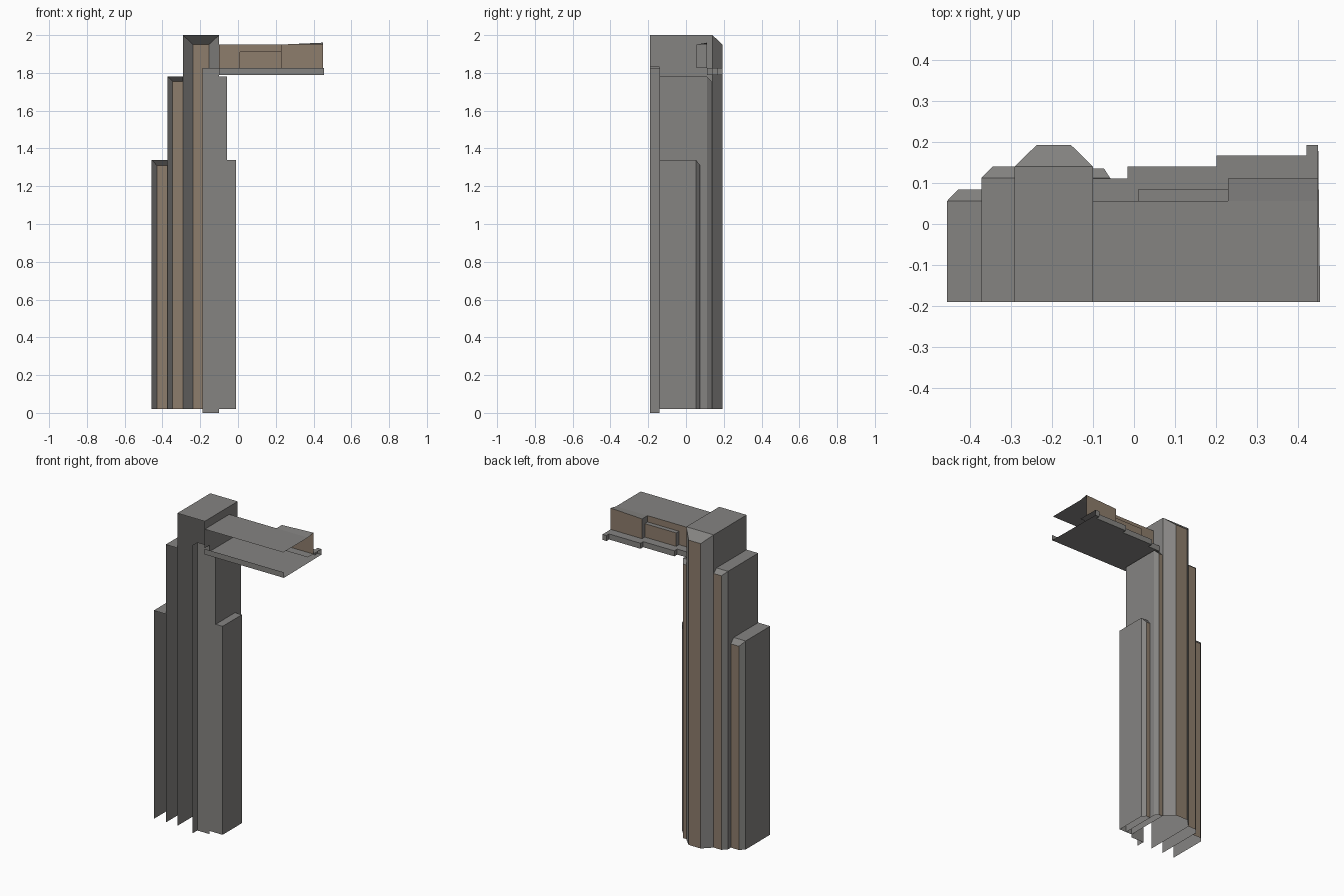
import bpy, bmesh

if "Cube" in bpy.data.objects:
    bpy.data.objects.remove(bpy.data.objects["Cube"])


def material(name, rgb):
    m = bpy.data.materials.new(name)
    m.diffuse_color = (*rgb, 1)
    m.use_nodes = True
    m.node_tree.nodes["Principled BSDF"].inputs["Base Color"].default_value = m.diffuse_color
    return m


GREY = material("concrete_grey", (0.235, 0.23, 0.222))
BROWN = material("window_brown", (0.27, 0.205, 0.15))
FRONT, SHELF, BASE = -0.19, -0.14, 0.02


def wall(path, z0):
    """Strip of quads along (x, y, top z) points; outside lies left of travel."""
    return [[(a[0], a[1], z0), a, b, (b[0], b[1], z0)] for a, b in zip(path, path[1:])]


def flat(x0, x1, y0, y1, z0, z1=None):
    """Roof quad, z0 along y0 and z1 along y1."""
    z1 = z0 if z1 is None else z1
    return [[(x0, y0, z0), (x1, y0, z0), (x1, y1, z1), (x0, y1, z1)]]


def sheet(name, faces, brown_back=True):
    bm = bmesh.new()
    for f in faces:
        bm.faces.new([bm.verts.new(p) for p in f])
    bmesh.ops.remove_doubles(bm, verts=bm.verts, dist=0.0005)
    bm.normal_update()
    # walls facing straight back are brown
    for f in bm.faces:
        f.material_index = 1 if brown_back and f.normal.y > 0.95 else 0
    me = bpy.data.meshes.new(name)
    bm.to_mesh(me)
    bm.free()
    me.materials.append(GREY)
    me.materials.append(BROWN)
    ob = bpy.data.objects.new(name, me)
    bpy.context.collection.objects.link(ob)


def roof(x0, x1, c0, c1, yf, ys, yb, z, zb):
    """Flat roof plus the chamfer sloping down to the back wall."""
    return flat(x0, x1, yf, ys, z) + [[(x0, ys, z), (x1, ys, z), (x1 - c1, yb, zb), (x0 + c0, yb, zb)]]


def left_step(name, x0, x1, c, ys, yb, z, zb):
    path = [(x0, FRONT, z), (x0, ys, z), (x0 + c, yb, zb), (x1, yb, zb)]
    sheet(name, wall(path, BASE) + roof(x0, x1, c, 0, FRONT, ys, yb, z, zb))


def right_step(name, x0, x1, c, ys, yb, z, zb):
    path = [(x0, yb, zb), (x1 - c, yb, zb), (x1, ys, z), (x1, SHELF, z), (x0, SHELF, z)]
    sheet(name, wall(path, BASE) + roof(x0, x1, 0, c, SHELF, ys, yb, z, zb))


# Stepped blocks either side of the tower
left_step("left_low_step", -0.457, -0.373, 0.027, 0.056, 0.084, 1.34, 1.31)
left_step("left_high_step", -0.373, -0.292, 0.027, 0.112, 0.14, 1.78, 1.755)
right_step("right_high_step", -0.10, -0.058, 0.015, 0.112, 0.135, 1.78, 1.755)
right_step("right_low_step", -0.058, -0.01, 0.02, 0.053, 0.075, 1.34, 1.31)

# Central tower, open at the front
x0, x1, c = -0.292, -0.10, 0.054
tower = wall([(x0, FRONT, 2), (x0, 0.14, 2), (x0 + c, 0.193, 1.95), (x1 - c, 0.193, 1.95),
              (x1, 0.14, 2), (x1, SHELF, 2)], BASE)
tower += wall([(x1, SHELF, 2), (x1, FRONT, 2)], 1.83)
tower += roof(x0, x1, c, c, FRONT, 0.14, 0.193, 2, 1.95)
sheet("central_tower", tower)

# Recessed front panel with its return wall
sheet("front_panel", wall([(-0.10, SHELF, 1.825), (-0.187, SHELF, 1.825), (-0.187, FRONT, 1.825)], 0.0))

# Upper arm: roof, back wall and two rear bays
L, R, Z = 1.825, 0.45, 1.95
arm = flat(-0.10, R, FRONT, 0.056, Z)
arm += wall([(-0.10, 0.056, Z), (0.01, 0.056, Z)], L)
arm += wall([(0.01, 0.056, Z), (0.23, 0.056, Z)], 1.91)
sheet("arm_gallery", arm)
A = 1.91
sheet("arm_low_bay", wall([(0.01, 0.056, A), (0.01, 0.084, A), (0.23, 0.084, A)], L)
      + flat(0.01, 0.23, 0.056, 0.084, A))
sheet("arm_high_bay", wall([(0.23, 0.056, Z), (0.23, 0.111, Z), (R, 0.111, 1.96)], L)
      + [[(0.23, 0.056, Z), (R, 0.056, Z), (R, 0.111, 1.96), (0.23, 0.111, Z)]])

# Floor ledge under the arm, stepped at the back
F = 1.79
rim = [(-0.10, 0.111), (-0.016, 0.111), (-0.016, 0.14), (0.202, 0.14),
       (0.202, 0.167), (0.422, 0.167), (0.422, 0.193), (R, 0.193)]
ledge = wall([(x, y, L) for x, y in rim], F)
ledge += wall([(0.455, FRONT, L), (-0.10, FRONT, L)], F)
for (xa, y), (xb, yb) in zip(rim[::2], rim[1::2]):
    ledge += flat(xa, xb, 0.056, y, L)
ledge.append([(x, y, F) for x, y in rim] + [(0.455, FRONT, F), (-0.10, FRONT, F)])
sheet("arm_ledge", ledge, brown_back=False)
